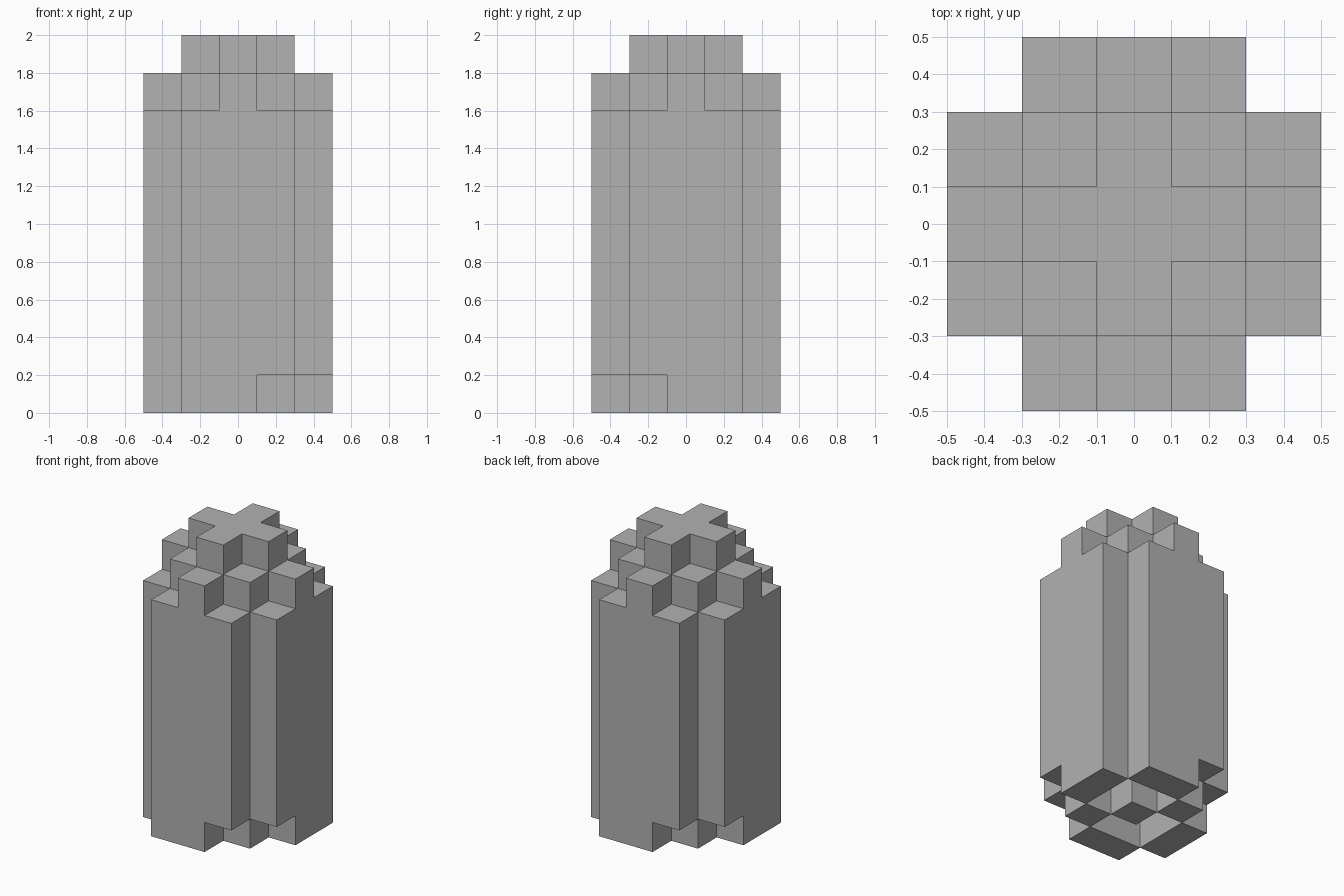
import bpy
import bmesh
import math

cube = bpy.data.objects.get("Cube")
if cube:
    bpy.data.objects.remove(cube)

CELL = 0.2
GRID = range(-2, 3)

grey = bpy.data.materials.new("stone_grey")
grey.use_nodes = True
colour = (0.445, 0.445, 0.445, 1)
grey.diffuse_color = colour
grey.node_tree.nodes["Principled BSDF"].inputs["Base Color"].default_value = colour


def cells(rule):
    return {(i, j) for i in GRID for j in GRID if rule(i, j)}


# Foot: four bent side blocks, a centre block and two diagonal blocks
ring = {(2, 0), (2, 1), (1, 2), (0, 2), (1, -1), (0, 0)}
foot = ring | {(-i, -j) for i, j in ring}

# Shaft: square with its corners cut away; shoulder and crown step inwards
shaft = cells(lambda i, j: abs(i) + abs(j) < 4)
shoulder = cells(lambda i, j: abs(i) + abs(j) <= 2)
crown = cells(lambda i, j: abs(i) + abs(j) <= 1)

layers = [(foot, 0, 0.2), (shaft, 0.2, 1.6), (shoulder, 1.6, 1.8), (crown, 1.8, 2)]

bm = bmesh.new()
corners = {}


def vert(x, y, z):
    key = (round(x, 3), round(y, 3), round(z, 3))
    if key not in corners:
        corners[key] = bm.verts.new(key)
    return corners[key]


def add_face(*points):
    bm.faces.new([vert(*p) for p in points])


# Keep only the outer skin of the stacked layers
for n, (filled, low, high) in enumerate(layers):
    below = layers[n - 1][0] if n else set()
    above = layers[n + 1][0] if n + 1 < len(layers) else set()
    for i, j in sorted(filled):
        # Footprint corners run counter-clockwise
        plan = [((i + a / 2) * CELL, (j + b / 2) * CELL)
                for a, b in ((-1, -1), (1, -1), (1, 1), (-1, 1))]
        if (i, j) not in above:
            add_face(*[(x, y, high) for x, y in plan])
        if (i, j) not in below:
            add_face(*[(x, y, low) for x, y in reversed(plan)])
        for k, (di, dj) in enumerate(((0, -1), (1, 0), (0, 1), (-1, 0))):
            if (i + di, j + dj) not in filled:
                p, q = plan[k], plan[(k + 1) % 4]
                add_face((*p, low), (*q, low), (*q, high), (*p, high))

# Merge flat neighbours into single large faces
bmesh.ops.dissolve_limit(bm, angle_limit=math.radians(1),
                         verts=bm.verts[:], edges=bm.edges[:])

mesh = bpy.data.meshes.new("stepped_pillar")
bm.to_mesh(mesh)
bm.free()
mesh.materials.append(grey)
pillar = bpy.data.objects.new("stepped_pillar", mesh)
bpy.context.collection.objects.link(pillar)
